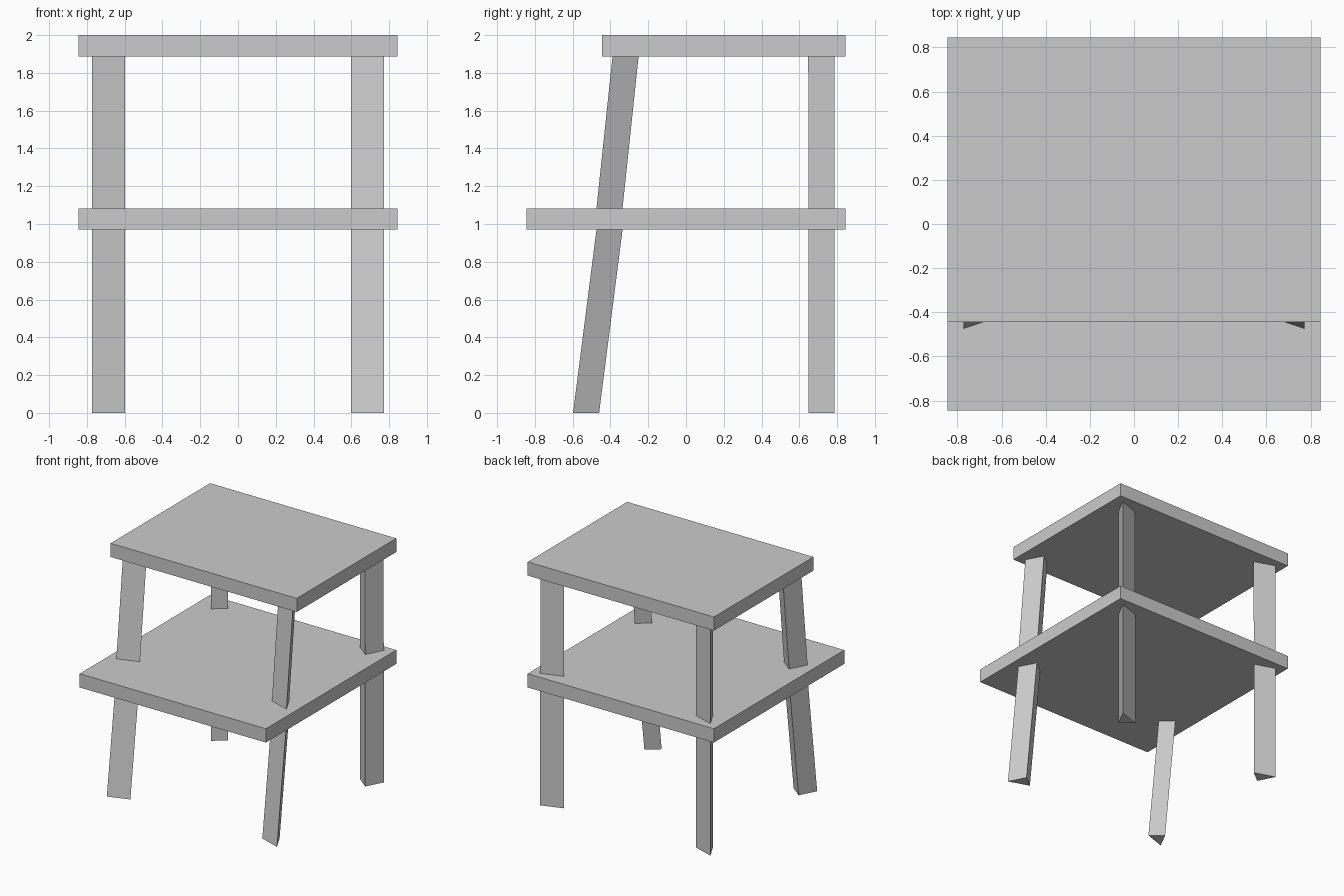
import bpy, bmesh

if "Cube" in bpy.data.objects:
    bpy.data.objects.remove(bpy.data.objects["Cube"])


def finish(name, bm):
    bmesh.ops.recalc_face_normals(bm, faces=bm.faces)
    mesh = bpy.data.meshes.new(name)
    bm.to_mesh(mesh)
    bm.free()
    obj = bpy.data.objects.new(name, mesh)
    bpy.context.collection.objects.link(obj)
    return obj


def board(name, y0, y1, z0, z1, half=0.845):
    bm = bmesh.new()
    bmesh.ops.create_cube(bm, size=1)
    for v in bm.verts:
        v.co.x *= 2 * half
        v.co.y = y0 if v.co.y < 0 else y1
        v.co.z = z0 if v.co.z < 0 else z1
    return finish(name, bm)


# Triangular leg section: offsets from the outer corner, in x and inward y
SECTION = [(0, 0), (-0.173, 0.058), (-0.072, 0.138)]


def leg(name, y_low, y_high, z0, z1, inward):
    bm = bmesh.new()
    rings = [[bm.verts.new((0.772 + dx, y + inward * dy, z)) for dx, dy in SECTION]
             for y, z in ((y_low, z0), (y_high, z1))]
    low, high = rings
    bm.faces.new(low)
    bm.faces.new(high)
    for i in range(3):
        j = (i + 1) % 3
        bm.faces.new((low[i], low[j], high[j], high[i]))
    obj = finish(name, bm)
    # Second leg mirrored across the centre
    obj.modifiers.new("mirror", 'MIRROR').use_clip = False
    return obj


# Boards
board("lower_shelf", -0.845, 0.845, 0.97, 1.083)
board("top_board", -0.445, 0.845, 1.888, 2.0)

# Leaning front legs
leg("front_lower_legs", -0.598, -0.474, 0, 0.97, 1)
leg("front_upper_legs", -0.474, -0.389, 1.083, 1.888, 1)

# Upright back legs
leg("back_lower_legs", 0.787, 0.787, 0, 0.97, -1)
leg("back_upper_legs", 0.787, 0.785, 1.083, 1.888, -1)
